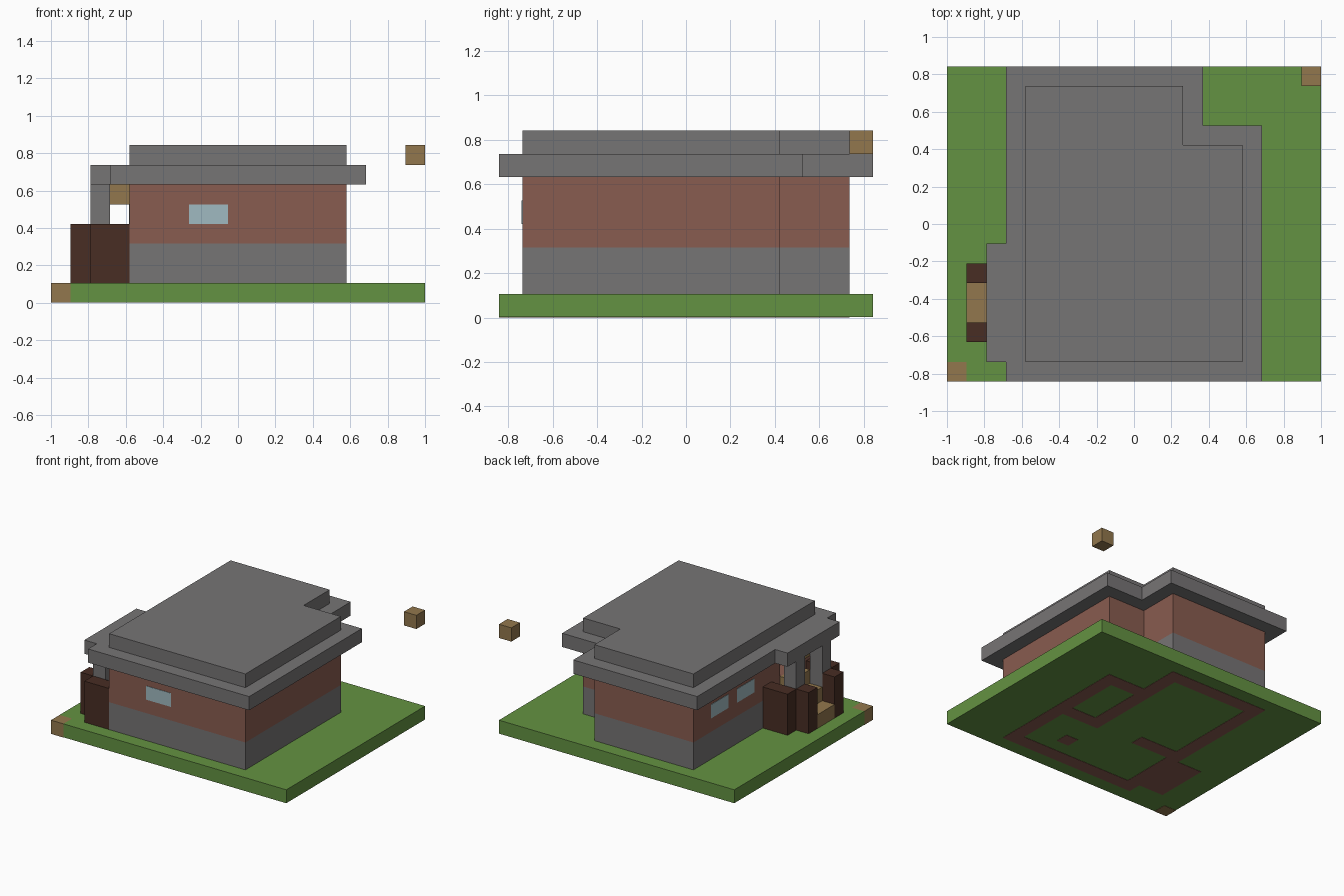
import bpy

U = 2 / 19          # one building block
W, D = 19, 16       # plot size in blocks

if "Cube" in bpy.data.objects:
    bpy.data.objects.remove(bpy.data.objects["Cube"], do_unlink=True)


def material(name, rgb):
    m = bpy.data.materials.new(name)
    m.use_nodes = True
    m.diffuse_color = (*rgb, 1)
    m.node_tree.nodes["Principled BSDF"].inputs["Base Color"].default_value = (*rgb, 1)
    return m


GRASS = material("grass_green", (0.127, 0.288, 0.054))
STONE = material("stone_grey", (0.183, 0.176, 0.178))
BRICK = material("brick_red", (0.25, 0.107, 0.08))
DARK = material("dark_wood", (0.065, 0.026, 0.017))
TAN = material("tan_wood", (0.288, 0.185, 0.074))
GLASS = material("window_blue", (0.352, 0.491, 0.533))


def prism(name, outline, z0, z1, mat, wall=False):
    """Extrude an outline given in blocks; a wall is an open ring with thickness."""
    n = len(outline)
    verts = [((x - W / 2) * U, (y - D / 2) * U, z * U) for z in (z0, z1) for x, y in outline]
    faces = [(i, (i + 1) % n, (i + 1) % n + n, i + n) for i in range(n)]
    if not wall:
        faces += [tuple(reversed(range(n))), tuple(range(n, 2 * n))]
    mesh = bpy.data.meshes.new(name)
    mesh.from_pydata(verts, [], faces)
    mesh.materials.append(mat)
    obj = bpy.data.objects.new(name, mesh)
    bpy.context.collection.objects.link(obj)
    if wall:
        mod = obj.modifiers.new("thickness", "SOLIDIFY")
        mod.thickness, mod.offset, mod.use_even_offset = U, -1, True
    return obj


def box(name, x, y, z, mat):
    (x0, x1), (y0, y1) = x, y
    return prism(name, [(x0, y0), (x1, y0), (x1, y1), (x0, y1)], *z, mat)


# Ground slab with a tan corner block, and the floating marker block
prism("ground", [(1, 0), (W, 0), (W, D), (0, D), (0, 1), (1, 1)], 0.02, 1, GRASS)
box("corner_block", (0, 1), (0, 1), (0, 1), TAN)
box("floating_block", (18, 19), (15, 16), (7, 8), TAN)

# House body: stone foundation and a hollow brick storey
body = [(4, 1), (15, 1), (15, 12), (12, 12), (12, 15), (4, 15)]
prism("foundation", body, 1, 3, STONE)
walls = prism("brick_walls", body, 3, 6, BRICK, wall=True)

# Doorway cut through the left-hand wall
cutter = box("doorway_cutter", (3.5, 5.5), (3, 5), (4, 5.99), BRICK)
cutter.hide_render = True
cutter.hide_set(True)
cut = walls.modifiers.new("doorway", "BOOLEAN")
cut.operation, cut.object = "DIFFERENCE", cutter

# Two-tier flat roof, the lower tier reaching over the porch
prism("lower_roof", [(3, 0), (16, 0), (16, 13), (13, 13), (13, 16), (3, 16),
                     (3, 7), (2, 7), (2, 1), (3, 1)], 6, 7, STONE)
prism("upper_roof", body, 7, 8, STONE)

# Windows as thin plates
T = 0.03
box("front_window", (7, 9), (1 - T, 1), (4, 5), GLASS)
for label, y in (("middle", 8), ("rear", 11)):
    box(label + "_side_window", (4 - T, 4), (y, y + 2), (4, 5), GLASS)

# Porch: side panels, gate posts and columns
for label, panel, post in (("front", 1, 2), ("rear", 6, 5)):
    box(label + "_porch_panel", (2, 4), (panel, panel + 1), (1, 4), DARK)
    box(label + "_gate_post", (1, 2), (post, post + 1), (1, 4), DARK)
    box(label + "_porch_column", (2, 3), (post, post + 1), (1, 6), STONE)

# Entrance steps and the beam over the door
for i in range(3):
    box(f"step_{i + 1}", (1 + i, 2 + i), (3, 5), (1, 2 + i), TAN)
box("door_beam", (3, 4), (3, 5), (5, 6), TAN)
box("porch_floor", (2, 4), (2, 6), (1, 1.02), BRICK)

# Footings showing on the underside of the slab
prism("wall_footing", body, 0, 0.1, BRICK, wall=True)
for label, x, y in (("porch", (2, 4), (2, 6)), ("room_side", (11, 12), (6, 11)),
                    ("room_end", (12, 14), (6, 7)), ("partition", (5, 8), (6, 7)),
                    ("post", (11, 12), (3, 4))):
    box(label + "_footing", x, y, (0, 0.1), BRICK)
